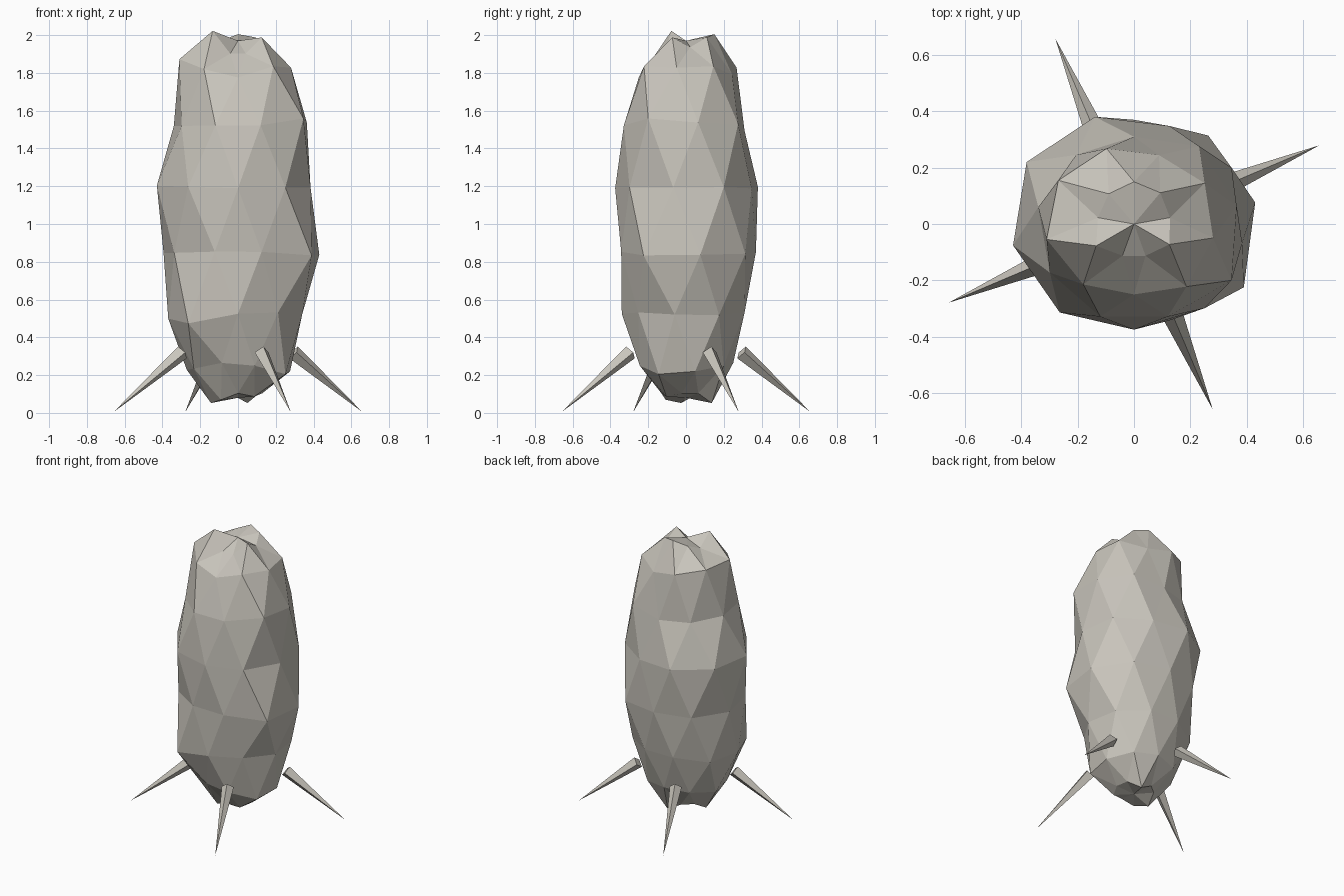
import bpy, bmesh
from math import sin, cos, radians
from mathutils import Vector

cube = bpy.data.objects.get("Cube")
if cube:
    bpy.data.objects.remove(cube)

# One stone-coloured material
stone = bpy.data.materials.new("warm_stone")
stone.use_nodes = True
stone_colour = (0.58, 0.555, 0.50, 1)
stone.diffuse_color = stone_colour
stone.node_tree.nodes["Principled BSDF"].inputs["Base Color"].default_value = stone_colour


def finish(bm, name):
    bmesh.ops.recalc_face_normals(bm, faces=bm.faces)
    mesh = bpy.data.meshes.new(name)
    bm.to_mesh(mesh)
    bm.free()
    mesh.materials.append(stone)
    obj = bpy.data.objects.new(name, mesh)
    bpy.context.collection.objects.link(obj)
    return obj


# Rough boulder body: nine-sided rings, each turned half a step from the last.
# Radii are in hundredths, counterclockwise from the front, top ring first.
SIDES = 9
CENTRE_Z = 1.02
RING_RADII = [
    (12, 14.5, 13, 14.5, 15, 14, 13, 15.5, 12),
    (25, 29, 28.5, 29, 26, 28.5, 31, 31.5, 28),
    (35, 40, 37, 36, 31, 32, 34.5, 34.5, 35),
    (37.5, 39, 39, 40, 37, 40.5, 44, 43.6, 41),
    (36.5, 45, 43.7, 41, 37, 39, 40, 39, 36),
    (34, 33, 34.5, 35, 33, 33, 37, 37.5, 41),
    (26, 29, 28, 26, 25, 26, 27.5, 27, 25),
    (13, 13.5, 13, 13, 14.5, 13, 13, 14.5, 14),
]
bm = bmesh.new()
rings = []
for level, radii in enumerate(RING_RADII):
    polar = radians(20 * (level + 1))
    half_step = 0.5 if level % 2 == 0 else 0
    ring = []
    for i, hundredths in enumerate(radii):
        r = hundredths / 100
        turn = radians(-90 + 40 * (i + half_step))
        # bulging points also move away from the middle height
        stretch = 1 + 0.5 * (r / (0.4 * sin(polar)) - 1)
        z = CENTRE_Z + cos(polar) * stretch
        ring.append(bm.verts.new((r * cos(turn), r * sin(turn), z)))
    rings.append(ring)

# Triangle bands between the staggered rings
for level in range(len(rings) - 1):
    upper, lower = rings[level], rings[level + 1]
    if level % 2:
        upper, lower = lower, upper
    # the first ring of the pair is the one turned forward by half a step
    for i in range(SIDES):
        j = (i + 1) % SIDES
        bm.faces.new((lower[i], lower[j], upper[i]))
        bm.faces.new((upper[i], lower[j], upper[j]))

# Slightly sunken caps
for ring, z in ((rings[0], 1.97), (rings[-1], 0.08)):
    pole = bm.verts.new((0, 0, z))
    for i in range(SIDES):
        bm.faces.new((ring[i], ring[(i + 1) % SIDES], pole))
finish(bm, "body")

# Four slanting spikes around the foot of the body
for k, name in enumerate(("left", "back", "right", "front")):
    turn = radians(23 + 90 * k)
    out = Vector((cos(turn), sin(turn), 0))
    base = out * 0.32 + Vector((0, 0, 0.32))
    tip = out * 0.715 + Vector((0, 0, 0.005))
    axis = tip - base
    bm = bmesh.new()
    bmesh.ops.create_cone(bm, cap_ends=True, segments=4, radius1=0.04,
                          radius2=0, depth=axis.length)
    spike = finish(bm, name + "_spike")
    spike.rotation_euler = axis.to_track_quat('Z', 'Y').to_euler()
    spike.location = (base + tip) / 2
